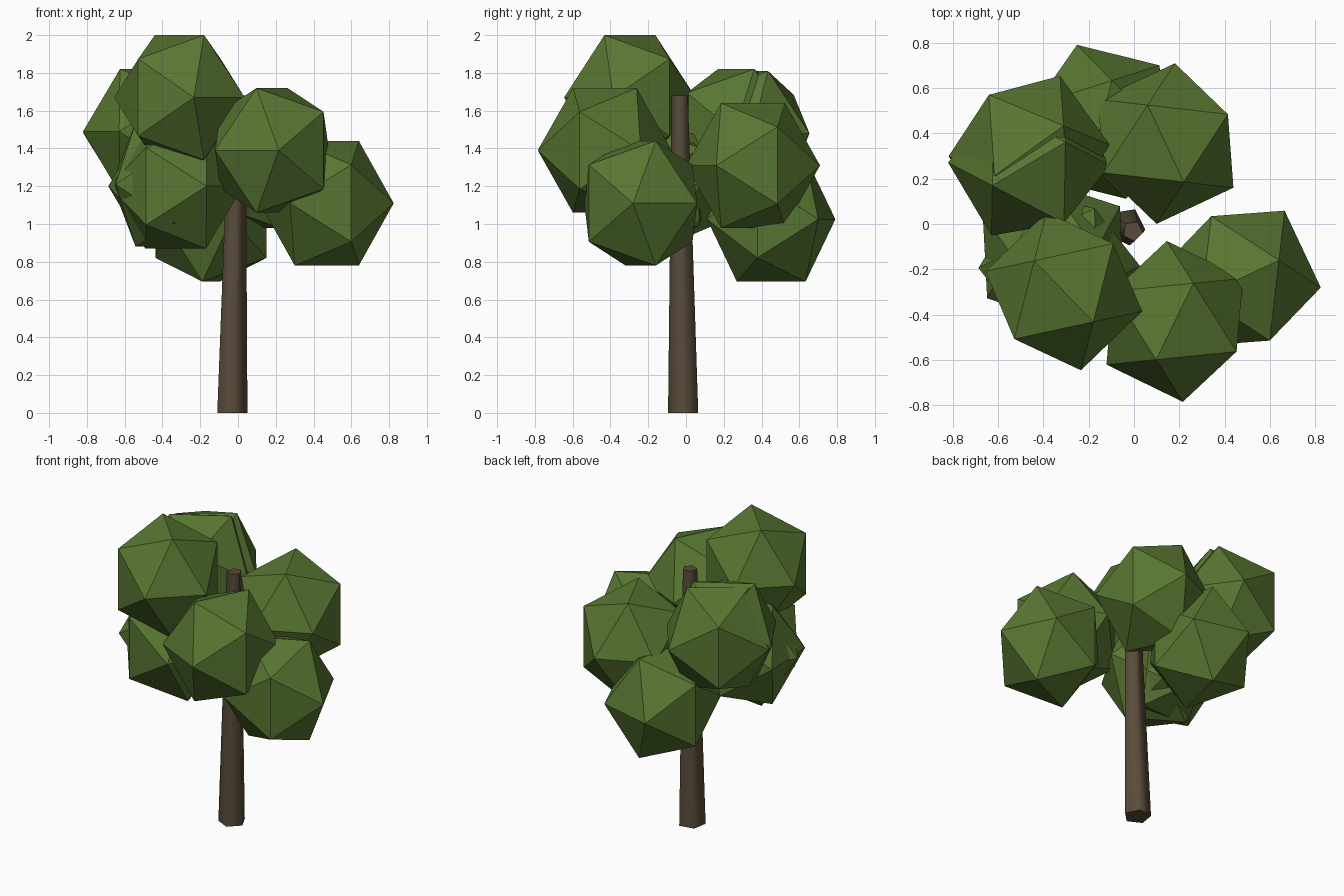
import bpy, bmesh, math
from mathutils import Matrix, Vector

cube = bpy.data.objects.get("Cube")
if cube:
    bpy.data.objects.remove(cube, do_unlink=True)


def make_material(name, rgb):
    mat = bpy.data.materials.new(name)
    mat.use_nodes = True
    color = (*rgb, 1.0)
    mat.diffuse_color = color
    mat.node_tree.nodes["Principled BSDF"].inputs["Base Color"].default_value = color
    return mat


leaf_green = make_material("leaf green", (0.098, 0.182, 0.031))
bark_brown = make_material("bark brown", (0.100, 0.072, 0.042))


def finish(bm, name, mat):
    bmesh.ops.recalc_face_normals(bm, faces=bm.faces[:])
    mesh = bpy.data.meshes.new(name)
    bm.to_mesh(mesh)
    bm.free()
    mesh.materials.append(mat)
    obj = bpy.data.objects.new(name, mesh)
    bpy.context.collection.objects.link(obj)
    return obj


# Leaf clump: an icosahedron standing on an edge, slightly taller than wide
PHI = (1 + math.sqrt(5)) / 2
HALF_WIDTH, HALF_HEIGHT = 0.1875, 0.204


def leaf_clump(name, center, turn):
    bm = bmesh.new()
    for a in (-1, 1):
        for b in (-PHI, PHI):
            for corner in ((a, 0, b), (b, a, 0), (0, b, a)):
                bm.verts.new(corner)
    bmesh.ops.convex_hull(bm, input=bm.verts[:])
    bm.transform(Matrix.Diagonal((HALF_WIDTH, HALF_WIDTH, HALF_HEIGHT, 1)))
    obj = finish(bm, name, leaf_green)
    obj.location = center
    obj.rotation_euler.z = math.radians(turn)


clumps = {
    "leaf_clump_top": ((-0.31, -0.297, 1.67), -46),
    "leaf_clump_front": ((0.18, -0.43, 1.39), 64),
    "leaf_clump_left": ((0.47, -0.24, 1.11), 25.2),
    "leaf_clump_back": ((0.14, 0.355, 1.31), 115.2),
    "leaf_clump_back_low": ((-0.143, 0.451, 1.025), 76),
    "leaf_clump_right_high": ((-0.464, 0.265, 1.49), 30.7),
    "leaf_clump_right_high_inner": ((-0.463, 0.324, 1.48), 35.8),
    "leaf_clump_right_low": ((-0.33, -0.19, 1.20), -31),
    "leaf_clump_right_low_inner": ((-0.355, -0.125, 1.21), 3),
}
for name, (center, turn) in clumps.items():
    leaf_clump(name, center, turn)

# Trunk: leaning, tapered five-sided post
SIDES = 5
bm = bmesh.new()
rings = []
for center, radius in (((-0.034, -0.011, 0), 0.085), ((-0.005, -0.031, 1.68), 0.046)):
    ring = []
    for i in range(SIDES):
        angle = math.radians(135) + math.tau * i / SIDES
        offset = Vector((math.cos(angle), math.sin(angle), 0)) * radius
        ring.append(bm.verts.new(Vector(center) + offset))
    rings.append(ring)
    bm.faces.new(ring)
for i in range(SIDES):
    j = (i + 1) % SIDES
    bm.faces.new((rings[0][i], rings[0][j], rings[1][j], rings[1][i]))
trunk = finish(bm, "trunk", bark_brown)

# Rounded bark shading with crisp end caps
bpy.ops.object.select_all(action="DESELECT")
trunk.select_set(True)
bpy.context.view_layer.objects.active = trunk
bpy.ops.object.shade_smooth_by_angle(angle=math.radians(80))
